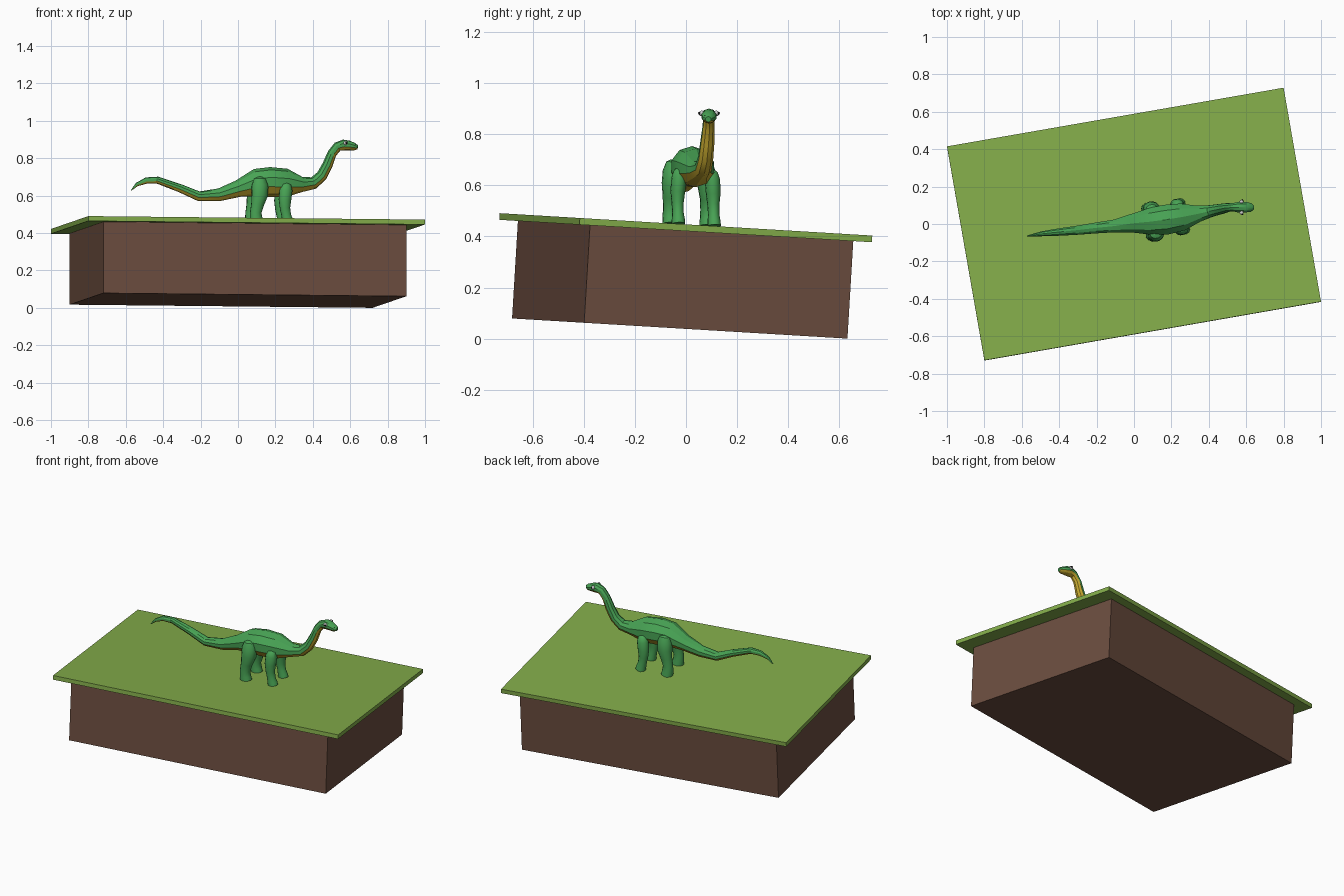
import bpy, bmesh
from math import sin, cos, pi, radians
from mathutils import Vector, Matrix

if "Cube" in bpy.data.objects:
    bpy.data.objects.remove(bpy.data.objects["Cube"])


def material(name, color):
    m = bpy.data.materials.new(name)
    m.diffuse_color = (*color, 1)
    m.use_nodes = True
    m.node_tree.nodes["Principled BSDF"].inputs["Base Color"].default_value = m.diffuse_color
    return m


GRASS = material("grass", (0.23, 0.42, 0.07))
SOIL = material("soil", (0.15, 0.075, 0.05))
GREEN = material("green_skin", (0.065, 0.37, 0.09))
YELLOW = material("belly_yellow", (0.60, 0.42, 0.03))
WHITE = material("eye_white", (0.85, 0.85, 0.85))
BLACK = material("pupil_black", (0.01, 0.01, 0.01))


def add_object(name, bm, mats, angle=None):
    bmesh.ops.recalc_face_normals(bm, faces=bm.faces)
    me = bpy.data.meshes.new(name)
    bm.to_mesh(me)
    bm.free()
    ob = bpy.data.objects.new(name, me)
    bpy.context.collection.objects.link(ob)
    for m in mats:
        me.materials.append(m)
    if angle:
        bpy.ops.object.select_all(action='DESELECT')
        ob.select_set(True)
        bpy.context.view_layer.objects.active = ob
        bpy.ops.object.shade_smooth_by_angle(angle=radians(angle))
    return ob


def loft(name, rings, sides, side_ref, belly=0, angle=30):
    """Tube through rings (x, y, z, half width, half height), lower strips yellow."""
    bm = bmesh.new()
    pts = [Vector(r[:3]) for r in rings]
    loops = []
    for i, (p, r) in enumerate(zip(pts, rings)):
        t = (pts[min(i + 1, len(pts) - 1)] - pts[max(i - 1, 0)]).normalized()
        s = (side_ref - t * side_ref.dot(t)).normalized()
        u = t.cross(s)
        loops.append([bm.verts.new(p + s * r[3] * cos(a) + u * r[4] * sin(a))
                      for a in ((k + 0.5) * 2 * pi / sides for k in range(sides))])
    for a, b in zip(loops, loops[1:]):
        for k in range(sides):
            n = (k + 1) % sides
            f = bm.faces.new((a[k], a[n], b[n], b[k]))
            # strip k is centred at angle (k + 1) steps; the underside is at 3/4 turn
            if abs((k + 1) / sides - 0.75) < belly:
                f.material_index = 1
    bm.faces.new(loops[0])
    bm.faces.new(loops[-1])
    return add_object(name, bm, [GREEN, YELLOW] if belly else [GREEN], angle)


# Tilted ground block
TILT = 0.06
ground = (Matrix.Translation((0, 0, 0.447)) @ Matrix.Rotation(-TILT, 4, 'X')
          @ Matrix.Rotation(radians(9.9), 4, 'Z'))


def slab(name, length, width, top, bottom, mat):
    bm = bmesh.new()
    bmesh.ops.create_cube(bm, size=1, matrix=ground
                          @ Matrix.Translation((0, 0, (top + bottom) / 2))
                          @ Matrix.Diagonal((length, width, top - bottom, 1)))
    add_object(name, bm, [mat])


slab("grass_top", 1.827, 1.163, 0, -0.026, GRASS)
slab("soil_block", 1.644, 1.047, -0.026, -0.408, SOIL)

# Tail, torso, neck and head in one tube
heading = Vector((0.985, 0.174, 0))
left = Vector((-0.174, 0.985, 0))
body = [
    (-0.572, -0.064, 0.628, 0.002, 0.002), (-0.54, -0.060, 0.660, 0.008, 0.010),
    (-0.49, -0.052, 0.681, 0.014, 0.017), (-0.43, -0.046, 0.683, 0.019, 0.019),
    (-0.31, -0.034, 0.640, 0.025, 0.022), (-0.21, -0.022, 0.597, 0.030, 0.026),
    (-0.10, -0.010, 0.605, 0.036, 0.034), (0.00, 0.005, 0.637, 0.054, 0.045),
    (0.10, 0.015, 0.670, 0.077, 0.074), (0.17, 0.023, 0.673, 0.084, 0.080),
    (0.26, 0.038, 0.668, 0.076, 0.076), (0.345, 0.055, 0.660, 0.046, 0.040),
    (0.405, 0.068, 0.668, 0.034, 0.033), (0.448, 0.077, 0.707, 0.030, 0.030),
    (0.478, 0.083, 0.763, 0.028, 0.028), (0.503, 0.088, 0.826, 0.024, 0.025),
    (0.532, 0.090, 0.862, 0.023, 0.026), (0.565, 0.090, 0.871, 0.031, 0.029),
    (0.595, 0.090, 0.868, 0.030, 0.026), (0.625, 0.088, 0.861, 0.024, 0.019),
    (0.640, 0.087, 0.858, 0.011, 0.011),
]
loft("body", body, 10, left, belly=0.16)

# Legs: offset along heading, lean, height above ground, radius
hind = [(0.0, 0.250, 0.012), (0.0, 0.240, 0.032), (0.0, 0.205, 0.045),
        (-0.002, 0.155, 0.045), (-0.014, 0.105, 0.035), (-0.024, 0.060, 0.031),
        (-0.022, 0.025, 0.034), (-0.018, 0.0, 0.036)]
fore = [(0.0, 0.220, 0.010), (0.0, 0.210, 0.026), (-0.002, 0.180, 0.035),
        (-0.008, 0.130, 0.034), (-0.008, 0.085, 0.028), (-0.001, 0.045, 0.026),
        (0.006, 0.018, 0.030), (0.010, 0.0, 0.031)]
for pair, profile, along, spread in (("hind", hind, -0.065, 0.074),
                                     ("front", fore, 0.078, 0.071)):
    for side, sgn in (("left", 1), ("right", -1)):
        c = Vector((0.17, 0.025, 0)) + heading * along + left * sgn * spread
        base = 0.447 - TILT * c.y
        rings = []
        for dx, h, r in profile:
            p = c + heading * dx - left * sgn * max(0, h - 0.12) * 0.08
            rings.append((p.x, p.y, base + h, r * 0.85, r))
        loft(f"{pair}_leg_{side}", rings, 12, left, angle=40)

# Eyes with pupils and nostrils
for side, sgn in (("left", 1), ("right", -1)):
    for part, pos, r, mat in (
            ("eye", (0.575, 0.090 + sgn * 0.029, 0.881), 0.011, WHITE),
            ("pupil", (0.579, 0.090 + sgn * 0.037, 0.882), 0.0055, BLACK),
            ("nostril", (0.628, 0.088 + sgn * 0.012, 0.872), 0.0035, BLACK)):
        bm = bmesh.new()
        bmesh.ops.create_uvsphere(bm, u_segments=12, v_segments=8, radius=r,
                                  matrix=Matrix.Translation(pos))
        add_object(f"{part}_{side}", bm, [mat], 40)
